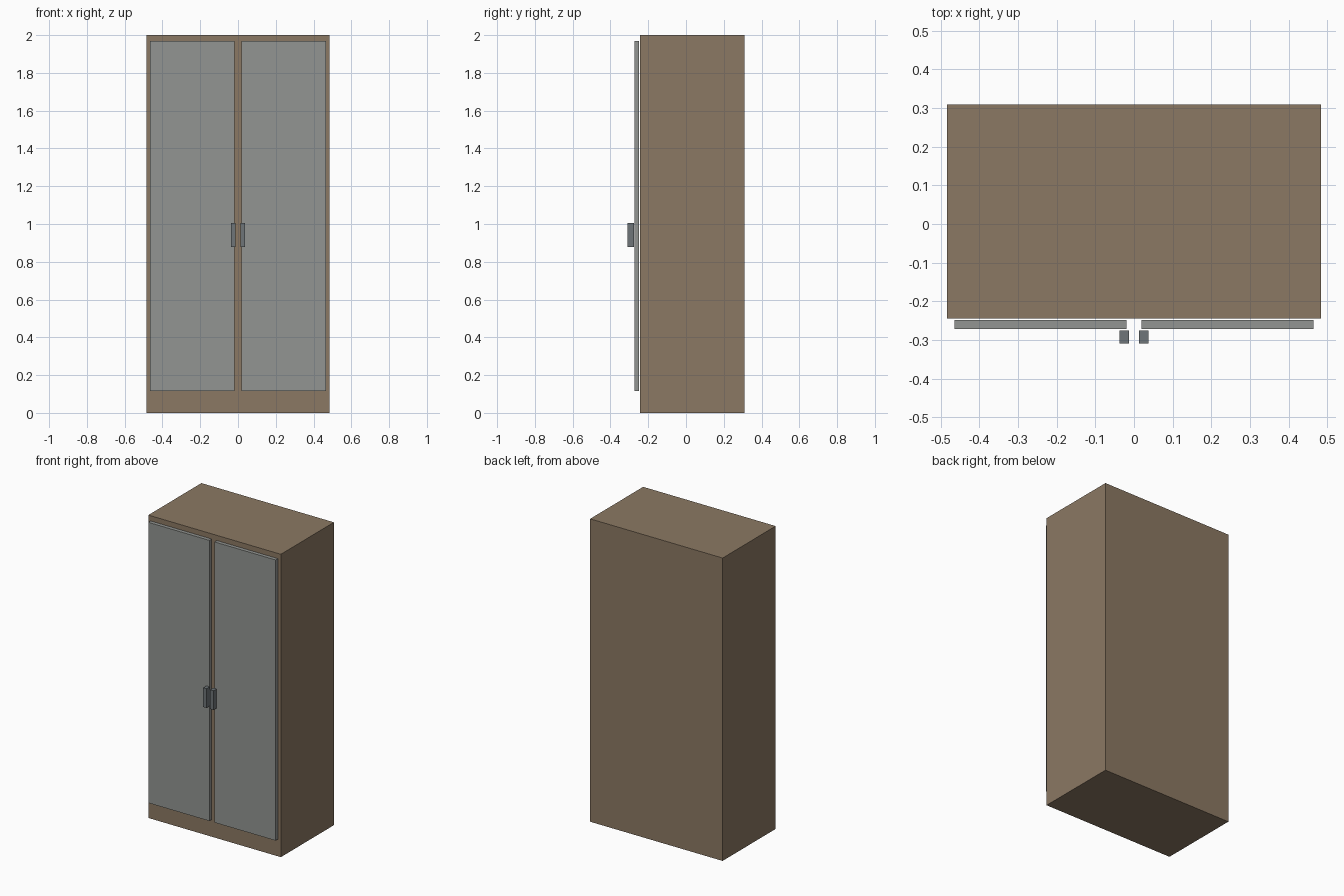
import bpy
import bmesh
from mathutils import Vector

if "Cube" in bpy.data.objects:
    bpy.data.objects.remove(bpy.data.objects["Cube"])


def material(name, rgb):
    mat = bpy.data.materials.new(name)
    mat.diffuse_color = (*rgb, 1.0)
    mat.use_nodes = True
    mat.node_tree.nodes["Principled BSDF"].inputs["Base Color"].default_value = mat.diffuse_color
    return mat


def box(name, lo, hi, mat):
    """Box spanning two opposite corners, origin at its centre."""
    lo, hi = Vector(lo), Vector(hi)
    mesh = bpy.data.meshes.new(name)
    bm = bmesh.new()
    bmesh.ops.create_cube(bm, size=1.0)
    bmesh.ops.scale(bm, vec=hi - lo, verts=bm.verts)
    bm.to_mesh(mesh)
    bm.free()
    mesh.materials.append(mat)
    obj = bpy.data.objects.new(name, mesh)
    obj.location = (lo + hi) / 2
    bpy.context.collection.objects.link(obj)
    return obj


wood = material("brown_wood", (0.26, 0.19, 0.125))
panel = material("grey_panel", (0.29, 0.30, 0.287))
metal = material("dark_metal", (0.156, 0.178, 0.188))

# Cabinet carcass
box("cabinet_body", (-0.484, -0.244, 0.0), (0.484, 0.309, 2.0), wood)

# Door and handle on each side of the centre line
for side, s in (("left", -1), ("right", 1)):
    x0, x1 = sorted((s * 0.019, s * 0.465))
    box(f"{side}_door", (x0, -0.272, 0.115), (x1, -0.248, 1.968), panel)
    x0, x1 = sorted((s * 0.013, s * 0.038))
    box(f"{side}_handle", (x0, -0.309, 0.877), (x1, -0.276, 1.004), metal)
